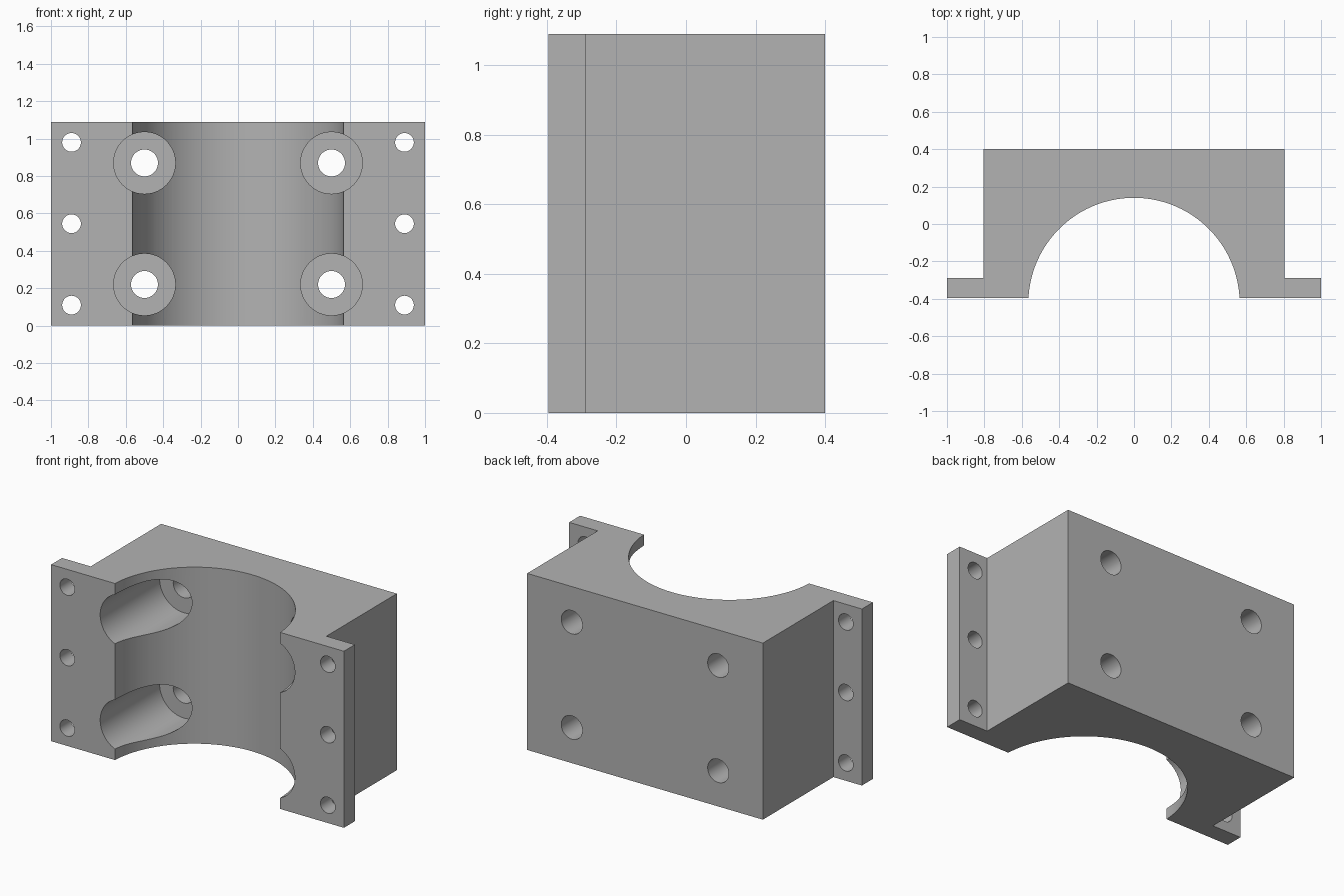
import bpy
import bmesh
from math import pi, sin, cos, asin
from mathutils import Matrix, Vector

HEIGHT = 1.09
FRONT, BACK, FLANGE_BACK = -0.395, 0.4, -0.288
HALF_WIDTH, BODY_HALF = 1.0, 0.805
ARCH_RADIUS, ARCH_Y = 0.565, -0.425
BOLT_X, BOLT_Z = 0.5, (0.22, 0.87)
SCREW_X, SCREW_Z = 0.89, (0.11, 0.545, 0.98)
BORE_FLOOR = 0.185

cube = bpy.data.objects.get("Cube")
if cube:
    bpy.data.objects.remove(cube, do_unlink=True)

grey = bpy.data.materials.new("machined grey")
grey.use_nodes = True
colour = (0.45, 0.45, 0.45, 1)
grey.diffuse_color = colour
grey.node_tree.nodes["Principled BSDF"].inputs["Base Color"].default_value = colour


def make_object(name, bm):
    mesh = bpy.data.meshes.new(name)
    bmesh.ops.recalc_face_normals(bm, faces=bm.faces)
    bm.to_mesh(mesh)
    bm.free()
    mesh.materials.append(grey)
    obj = bpy.data.objects.new(name, mesh)
    bpy.context.collection.objects.link(obj)
    return obj


def add_hole(bm, x, z, radius, y0, y1):
    """Cylinder along y, mirrored to both sides."""
    for side in (-1, 1):
        place = Matrix.Translation((side * x, (y0 + y1) / 2, z)) @ Matrix.Rotation(pi / 2, 4, 'X')
        bmesh.ops.create_cone(bm, cap_ends=True, segments=64, radius1=radius,
                              radius2=radius, depth=y1 - y0, matrix=place)


# Clamp block: flanged outline with a round arch, extruded upwards
start = asin((FRONT - ARCH_Y) / ARCH_RADIUS)
steps = 72
outline = [(-HALF_WIDTH, FRONT), (-HALF_WIDTH, FLANGE_BACK), (-BODY_HALF, FLANGE_BACK),
           (-BODY_HALF, BACK)]
outline += [(-x, y) for x, y in reversed(outline)]
for i in range(steps + 1):
    a = start + (pi - 2 * start) * i / steps
    outline.append((ARCH_RADIUS * cos(a), ARCH_Y + ARCH_RADIUS * sin(a)))
bm = bmesh.new()
base = bm.faces.new([bm.verts.new((x, y, 0)) for x, y in outline])
extruded = bmesh.ops.extrude_face_region(bm, geom=[base])
top = [g for g in extruded["geom"] if isinstance(g, bmesh.types.BMVert)]
bmesh.ops.translate(bm, verts=top, vec=Vector((0, 0, HEIGHT)))
block = make_object("clamp_block", bm)

# Wide counterbores opening to the front
bm = bmesh.new()
for z in BOLT_Z:
    add_hole(bm, BOLT_X, z, 0.165, FRONT - 0.2, BORE_FLOOR)
counterbores = make_object("counterbore_cutter", bm)

# Bolt holes and flange screw holes, all the way through
bm = bmesh.new()
for z in BOLT_Z:
    add_hole(bm, BOLT_X, z, 0.072, FRONT - 0.1, BACK + 0.1)
for z in SCREW_Z:
    add_hole(bm, SCREW_X, z, 0.05, FRONT - 0.1, FLANGE_BACK + 0.1)
holes = make_object("through_hole_cutter", bm)

# Cut the block and discard the cutters
bpy.ops.object.select_all(action='DESELECT')
bpy.context.view_layer.objects.active = block
block.select_set(True)
for cutter in (counterbores, holes):
    cutter.hide_render = True
    mod = block.modifiers.new(cutter.name, 'BOOLEAN')
    mod.operation = 'DIFFERENCE'
    mod.solver = 'EXACT'
    mod.object = cutter
    bpy.ops.object.modifier_apply(modifier=mod.name)
    bpy.data.objects.remove(cutter, do_unlink=True)
bpy.ops.object.shade_smooth_by_angle(angle=pi / 6)
